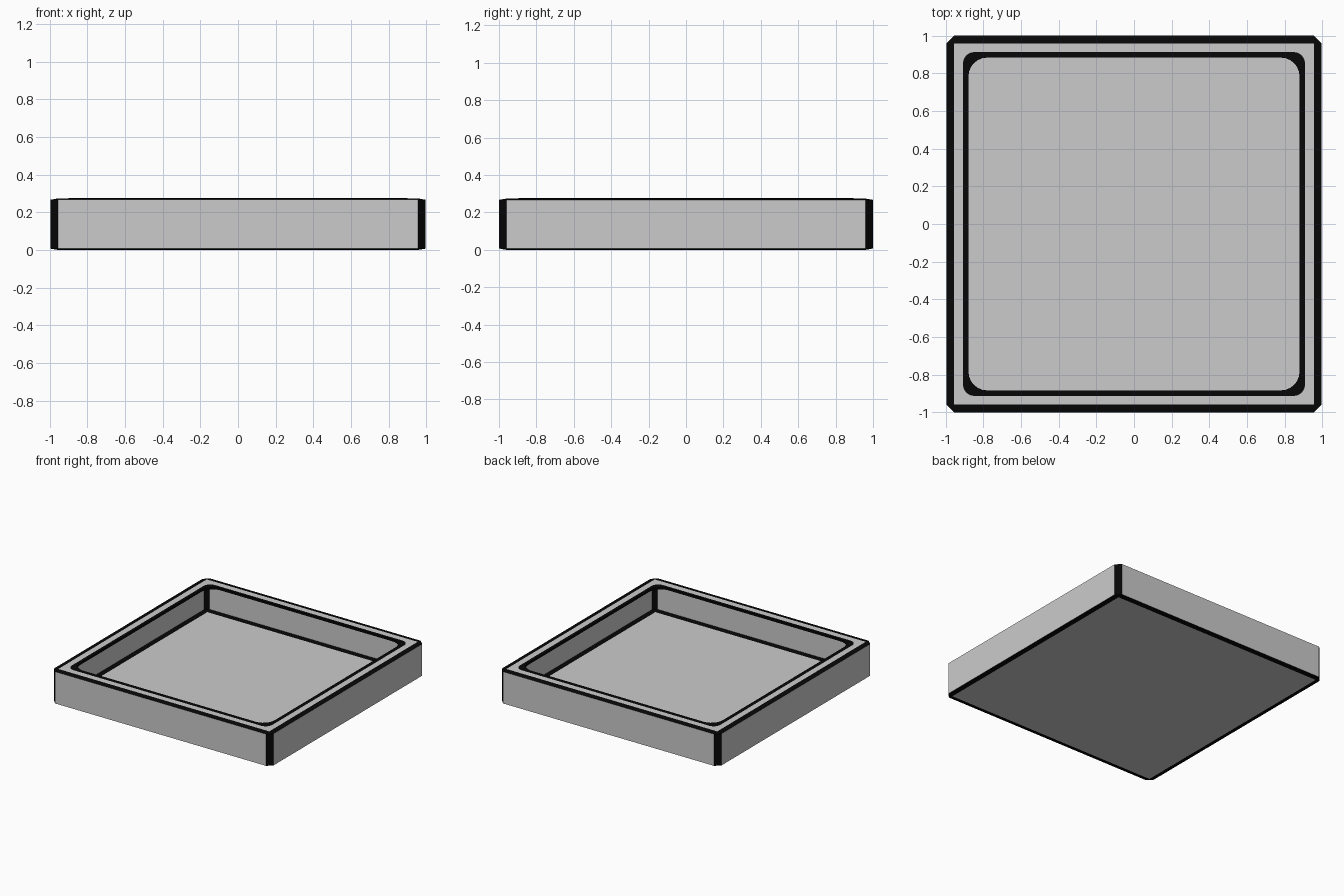
import bpy, bmesh, math

if "Cube" in bpy.data.objects:
    bpy.data.objects.remove(bpy.data.objects["Cube"])

SEG = 6                      # steps per corner
N = 4 * (SEG + 1)


def material(name, c):
    m = bpy.data.materials.new(name)
    m.diffuse_color = (c, c, c, 1)
    m.use_nodes = True
    m.node_tree.nodes["Principled BSDF"].inputs["Base Color"].default_value = m.diffuse_color
    return m


def ring(bm, half, r, z, rounded):
    """Square loop with rounded or straight-cut corners."""
    verts = []
    for q in range(4):
        a = q * math.pi / 2
        for i in range(SEG + 1):
            t = i / SEG
            if rounded:
                x = half - r + r * math.cos(t * math.pi / 2)
                y = half - r + r * math.sin(t * math.pi / 2)
            else:
                x, y = half - r * t, half - r * (1 - t)
            verts.append(bm.verts.new((
                0.995 * (x * math.cos(a) - y * math.sin(a)),
                x * math.sin(a) + y * math.cos(a), z)))
    return verts


# half width, corner size, height, rounded corner, band up to the next loop
loops = [
    (0.96, 0.0, 0.0, False, "edge"),        # underside
    (1.0, 0.04, 0.007, False, "wall"),      # outer wall
    (1.0, 0.04, 0.267, False, "edge"),      # outer top chamfer
    (0.96, 0.0, 0.274, False, "rim"),       # rim
    (0.913, 0.06, 0.274, True, "edge"),     # slightly raised inner lip
    (0.884, 0.10, 0.277, True, "edge"),     # lip thickness
    (0.884, 0.10, 0.260, True, "edge"),     # underside of the overhanging lip
    (0.913, 0.06, 0.257, True, "rim"),
    (0.943, 0.0, 0.257, False, "edge"),     # inner top chamfer
    (0.98, 0.03, 0.250, False, "wall"),     # thin inner wall
    (0.98, 0.03, 0.024, False, "edge"),     # floor chamfer
    (0.943, 0.0, 0.017, False, None),       # floor
]

bm = bmesh.new()
rings = [ring(bm, *l[:4]) for l in loops]
for k in range(len(loops) - 1):
    a, b, kind = rings[k], rings[k + 1], loops[k][4]
    for i in range(N):
        j = (i + 1) % N
        f = bm.faces.new((a[i], a[j], b[j], b[i]))
        corner = i % (SEG + 1) != SEG
        f.material_index = int(kind == "edge" or (kind == "wall" and corner))
bm.faces.new(rings[0][::-1])
bm.faces.new(rings[-1])
bmesh.ops.remove_doubles(bm, verts=bm.verts, dist=0.0005)
bmesh.ops.recalc_face_normals(bm, faces=bm.faces)

mesh = bpy.data.meshes.new("tray")
bm.to_mesh(mesh)
bm.free()
mesh.materials.append(material("grey", 0.8))
mesh.materials.append(material("black_edge", 0.002))
tray = bpy.data.objects.new("tray", mesh)
bpy.context.collection.objects.link(tray)
